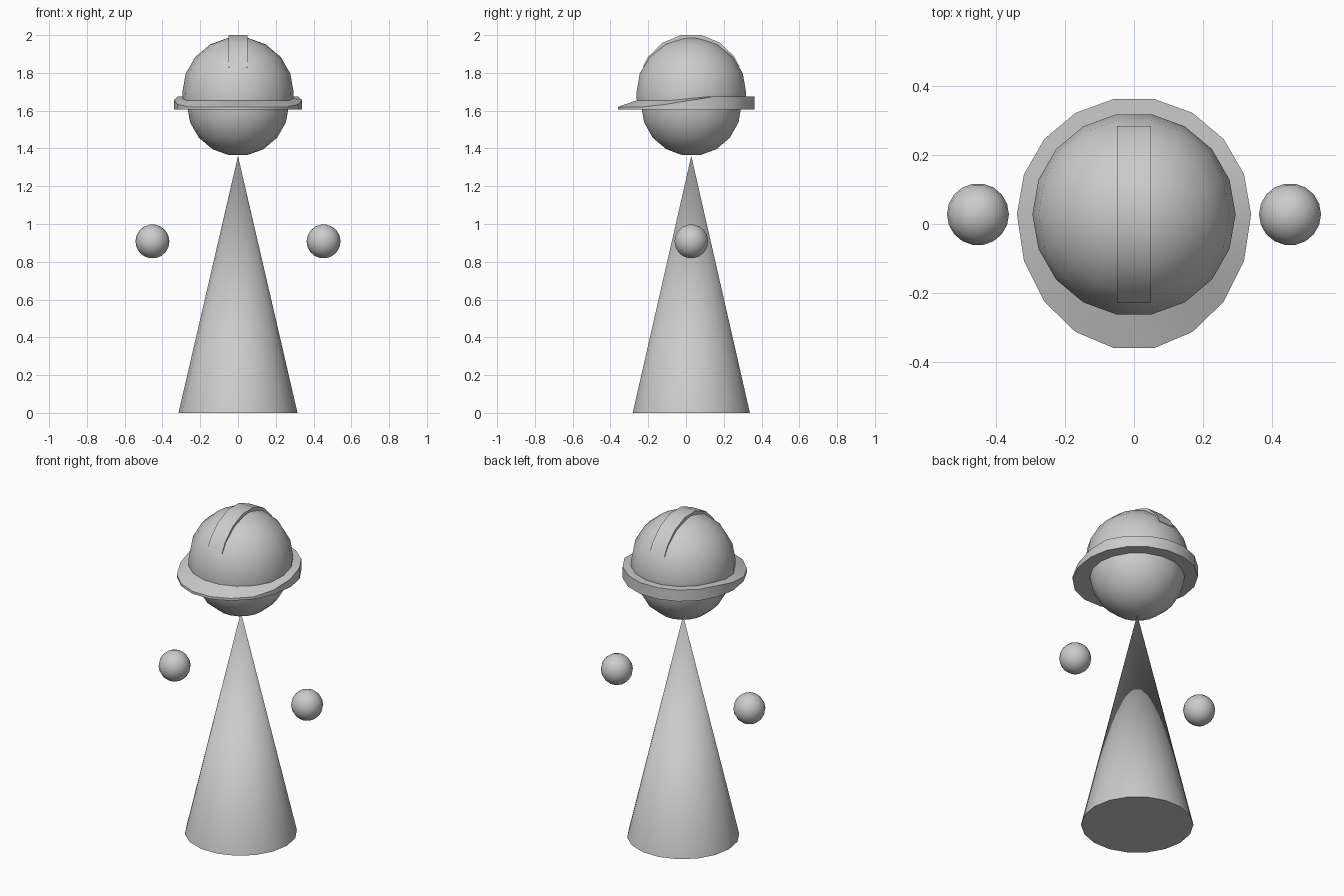
import bpy, bmesh
from math import sin, cos, radians

if "Cube" in bpy.data.objects:
    bpy.data.objects.remove(bpy.data.objects["Cube"])

N = 18          # sides of every round part
CY = 0.028      # common y axis of the figure


def finish(name, bm):
    bmesh.ops.recalc_face_normals(bm, faces=bm.faces)
    me = bpy.data.meshes.new(name)
    bm.to_mesh(me)
    bm.free()
    ob = bpy.data.objects.new(name, me)
    bpy.context.collection.objects.link(ob)
    bpy.ops.object.select_all(action='DESELECT')
    ob.select_set(True)
    bpy.context.view_layer.objects.active = ob
    bpy.ops.object.shade_smooth_by_angle(angle=radians(35))
    return ob


def loft(name, rings, cap_start=True, cap_end=True):
    """Join closed rings of points with quads, optionally capping the ends."""
    bm = bmesh.new()
    loops = [[bm.verts.new(p) for p in ring] for ring in rings]
    for a, b in zip(loops, loops[1:]):
        for i in range(len(a)):
            j = (i + 1) % len(a)
            bm.faces.new((a[i], a[j], b[j], b[i]))
    if cap_start:
        bm.faces.new(loops[0])
    if cap_end:
        bm.faces.new(loops[-1])
    return finish(name, bm)


def ring(r, z, x=0.0, front=None):
    """18-sided ring; z may depend on the angle, front is the radius towards -y."""
    pts = []
    for i in range(N):
        d = i * 360 / N
        a = radians(d)
        ry = front if front and sin(a) < -1e-6 else r
        pts.append((x + r * cos(a), CY + ry * sin(a), z(sin(a)) if callable(z) else z))
    return pts


def ball(name, r, x, z):
    lats = [radians(d) for d in range(-80, 81, 20)]
    return loft(name, [ring(r * cos(t), z + r * sin(t), x) for t in lats])


# cone body
bm = bmesh.new()
base = [bm.verts.new(p) for p in ring(0.315, 0)]
apex = bm.verts.new((0, CY, 1.36))
bm.faces.new(base)
for i in range(N):
    bm.faces.new((base[i], base[(i + 1) % N], apex))
finish("body", bm)

# head and floating hands
ball("head", 0.27, 0, 1.63)
for side, label in ((-1, "left"), (1, "right")):
    ball("hand_" + label, 0.09, side * 0.453, 0.908)


# helmet: brim thick at the back, thin peak at the front, then the dome
def rim_z(s):
    return 1.62 + 0.055 * min(1, max(0, (s + 0.55) / 0.85))


def seat_z(s):
    return 1.655 + 0.02 * min(1, max(0, (s + 0.34) / 0.68))


HR, HZ = 0.295, 1.695
dome = [ring(HR * cos(radians(d)), HZ + HR * sin(radians(d))) for d in (0, 20, 40, 60, 80)]
loft("helmet", [ring(0.255, 1.605), ring(0.34, 1.605, front=0.394),
                ring(0.34, rim_z, front=0.394), ring(0.293, seat_z)] + dome,
     cap_start=False)

# raised ridge over the dome, fading out at both ends
sections = []
arc = [(28, 0.29), (40, 0.297), (60, 0.305), (80, 0.31)]
for d, r in arc + [(180 - d, r) for d, r in reversed(arc)]:
    c, s = cos(radians(d)), sin(radians(d))
    sections.append([(x, CY - k * c, HZ + k * s)
                     for x, k in ((-0.05, 0.265), (-0.05, r), (0.05, r), (0.05, 0.265))])
loft("helmet_ridge", sections)
